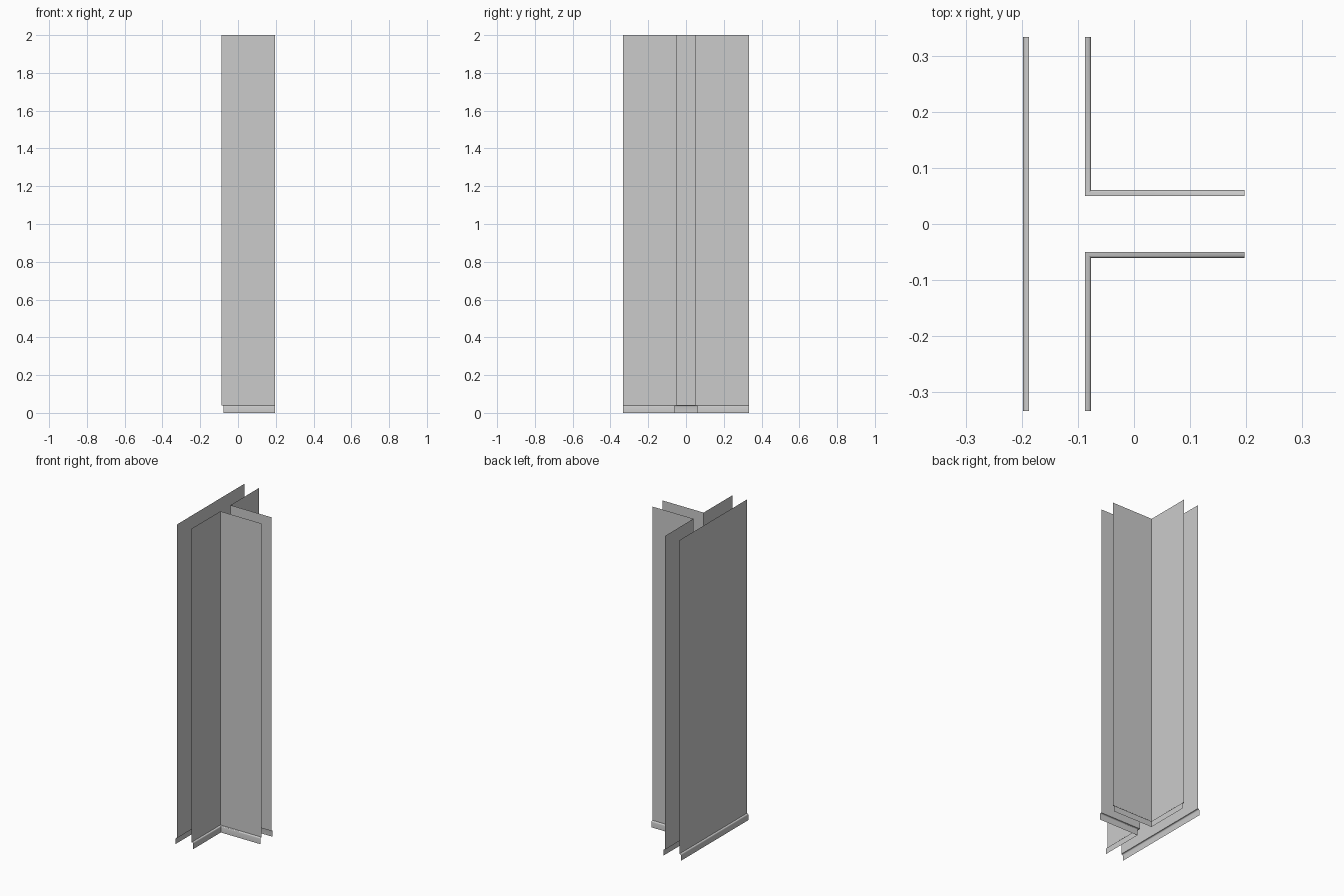
import bpy, bmesh
from mathutils import Vector

if "Cube" in bpy.data.objects:
    bpy.data.objects.remove(bpy.data.objects["Cube"])

TOP, BASE = 2.0, 0.04
# skirting profile: (distance out from wall, height), open at back and bottom
PROFILE = [(0, BASE), (0.007, 0.0395), (0.0095, 0.037), (0.0105, 0.033), (0.0105, 0)]


def sheet(name, rows, smooth=False):
    """Skin consecutive rows of points with quads."""
    bm = bmesh.new()
    grid = [[bm.verts.new(p) for p in row] for row in rows]
    for a, b in zip(grid, grid[1:]):
        for i in range(len(a) - 1):
            f = bm.faces.new((b[i], b[i + 1], a[i + 1], a[i]))
            f.smooth = smooth
    me = bpy.data.meshes.new(name)
    bm.to_mesh(me)
    bm.free()
    ob = bpy.data.objects.new(name, me)
    bpy.context.collection.objects.link(ob)
    if smooth:
        bpy.context.view_layer.objects.active = ob
        ob.select_set(True)
        bpy.ops.object.shade_smooth_by_angle(angle=0.9)
        ob.select_set(False)


def wall(name, path):
    """Thin wall along a plan path of (x, y, out_x, out_y), with mitred skirting."""
    sheet(name + "_wall", [[(x, y, z) for x, y, _, _ in path] for z in (TOP, BASE)])
    sheet(name + "_skirting",
          [[(x + ox * d, y + oy * d, z) for x, y, ox, oy in path] for d, z in PROFILE], True)


# straight wall on the left, facing -x
wall("straight", [(-0.187, 0.333, -1, 0), (-0.187, -0.333, -1, 0)])
# two corner walls, facing away from the gap between them
wall("front_corner", [(-0.087, -0.333, 1, 0), (-0.087, -0.05, 1, -1), (0.197, -0.05, 0, -1)][::-1])
wall("back_corner", [(0.197, 0.05, 0, 1), (-0.087, 0.05, 1, 1), (-0.087, 0.333, 1, 0)][::-1])

# make the faces point toward the room side
for ob in bpy.context.collection.objects:
    me = ob.data
    out = Vector((-1, 0, 0)) if ob.name.startswith("straight") else Vector((1, 0, 0))
    if sum(p.normal.dot(out) * p.area for p in me.polygons) < 0:
        me.flip_normals()
